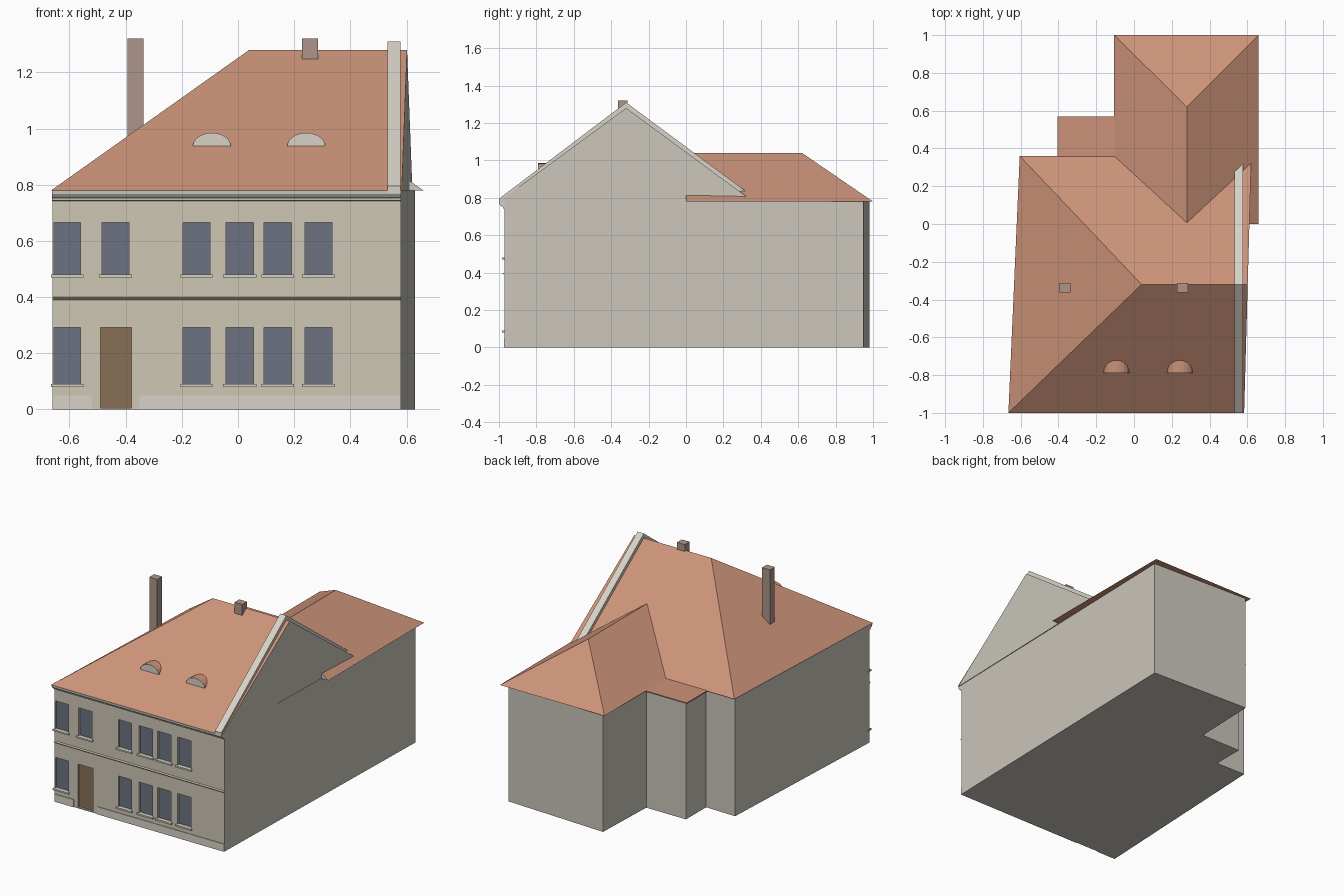
import bpy, math
from mathutils import Vector

if "Cube" in bpy.data.objects:
    bpy.data.objects.remove(bpy.data.objects["Cube"])


def mat(name, rgb):
    m = bpy.data.materials.new(name)
    m.diffuse_color = (*rgb, 1)
    m.use_nodes = True
    m.node_tree.nodes["Principled BSDF"].inputs["Base Color"].default_value = m.diffuse_color
    return m


TILE = mat("roof_tile", (0.60, 0.29, 0.19))
CREAM = mat("cream_render", (0.62, 0.57, 0.46))
GREY = mat("grey_render", (0.60, 0.57, 0.51))
TRIM = mat("stone_trim", (0.68, 0.65, 0.57))
GLASS = mat("window_glass", (0.15, 0.17, 0.22))
WOOD = mat("door_wood", (0.25, 0.16, 0.09))
BRICK = mat("chimney_brick", (0.42, 0.30, 0.25))


def mesh(name, verts, faces, *mats):
    me = bpy.data.meshes.new(name)
    me.from_pydata([Vector(v) for v in verts], [], faces)
    for m in mats:
        me.materials.append(m)
    ob = bpy.data.objects.new(name, me)
    bpy.context.collection.objects.link(ob)
    return ob


def prism(name, a, b, *mats):
    """Solid between two matching outlines."""
    n = len(a)
    faces = [tuple(range(n))[::-1], tuple(range(n, 2 * n))]
    faces += [(i, (i + 1) % n, n + (i + 1) % n, n + i) for i in range(n)]
    ob = mesh(name, a + b, faces, *mats)
    bpy.context.view_layer.objects.active = ob
    bpy.ops.object.mode_set(mode='EDIT')
    bpy.ops.mesh.select_all(action='SELECT')
    bpy.ops.mesh.normals_make_consistent(inside=False)
    bpy.ops.object.mode_set(mode='OBJECT')
    return ob


def box(name, x0, x1, y0, y1, z0, z1, *mats):
    o = [(x0, y0), (x1, y0), (x1, y1), (x0, y1)]
    return prism(name, [(x, y, z0) for x, y in o], [(x, y, z1) for x, y in o], *mats)


def along_x(name, profile, x0, x1, *mats):
    return prism(name, [(x0, y, z) for y, z in profile], [(x1, y, z) for y, z in profile], *mats)


# Walls on a stepped footprint
plan = [(-.66, -.97), (.58, -.97), (.63, .95), (-.08, .98),
        (-.095, .55), (-.385, .55), (-.385, .34), (-.60, .345)]
walls = prism("walls", [(x, y, 0) for x, y in plan], [(x, y, .78) for x, y in plan], GREY, CREAM)

# Window and door openings, panes and sills
columns = [(-.655, -.56), (-.485, -.388), (-.195, -.10), (-.043, .055), (.093, .19), (.238, .335)]
openings = []
for i, (x0, x1) in enumerate(columns):
    for floor, (z0, z1) in enumerate([(.09, .292), (.48, .665)]):
        if i == 1 and floor == 0:
            openings.append(("door", -.49, -.38, .005, .292, WOOD))
        else:
            openings.append((f"window_{floor}_{i}", x0, x1, z0, z1, GLASS))
            box(f"sill_{floor}_{i}", x0 - .01, x1 + .01, -.985, -.957, z0 - .01, z0, TRIM)

for name, x0, x1, z0, z1, m in openings:
    cutter = box("opening_cutter", x0, x1, -1.05, -.955, z0, z1, GREY)
    mod = walls.modifiers.new("opening", 'BOOLEAN')
    mod.operation, mod.solver, mod.object = 'DIFFERENCE', 'EXACT', cutter
    bpy.context.view_layer.objects.active = walls
    bpy.ops.object.modifier_apply(modifier=mod.name)
    bpy.data.objects.remove(cutter)
    box(name, x0, x1, -.957, -.945, z0, z1, m)

# Cream render on the street front only
for p in walls.data.polygons:
    p.material_index = 1 if p.center.y < -.95 and p.normal.x < .9 and abs(p.normal.z) < .9 else 0

# Plinth, string course and cornice
for i, (x0, x1) in enumerate([(-.66, -.52), (-.35, .58)]):
    box(f"plinth_{i}", x0, x1, -.974, -.965, 0, .05, TRIM)
along_x("string_course", [(-.965, .387), (-.975, .39), (-.982, .397), (-.965, .402)], -.66, .58, CREAM)
along_x("cornice", [(-.965, .742), (-.978, .744), (-.98, .752), (-.99, .757),
                    (-.997, .766), (-.999, .779), (-.965, .779)], -.662, .58, TRIM)

# Main roof: hip on the left, gable on the right
main = mesh("main_roof",
            [(-.665, -1, .78), (.583, -1, .78), (.621, .36, .78), (-.605, .36, .78),
             (.04, -.32, 1.28), (.602, -.32, 1.28)],
            [(0, 1, 5, 4), (2, 3, 4, 5), (3, 0, 4), (1, 2, 5), (3, 2, 1, 0)], TILE, GREY)
main.data.polygons[3].material_index = 1
main.data.polygons[4].material_index = 1

# Rear wing roof: hip at the back, runs into the main roof
wing = mesh("wing_roof",
            [(-.105, 0, .78), (.66, 0, .78), (.66, 1, .78), (-.105, 1, .78),
             (.28, .005, 1.04), (.28, .62, 1.04)],
            [(1, 2, 5, 4), (3, 0, 4, 5), (2, 3, 5), (0, 1, 4), (3, 2, 1, 0)], TILE, GREY)
wing.data.polygons[3].material_index = 1

# Flat roof over the corner annex
box("annex_roof", -.405, -.09, .33, .57, .775, .782, TILE)

# Gable parapet
along_x("parapet_front", [(-1, .77), (-1, .795), (-.32, 1.31), (-.32, 1.26)], .532, .578, TRIM)
along_x("parapet_back", [(-.32, 1.26), (-.32, 1.31), (.32, .835), (.32, .785)], .532, .578, TRIM)

# Eyebrow dormers
for i, cx in enumerate([-.093, .243]):
    arc = [(cx + .068 * math.cos(math.pi * k / 10), .937 + .048 * math.sin(math.pi * k / 10))
           for k in range(11)]
    d = prism(f"eyebrow_dormer_{i}", [(x, -.79, z) for x, z in arc],
              [(x, -.70, z) for x, z in arc], TILE, TRIM)
    for p in d.data.polygons:
        p.material_index = 1 if p.normal.y < -.9 else 0

# Chimneys
box("chimney_left", -.394, -.336, -.363, -.313, .94, 1.32, BRICK)
box("chimney_right", .228, .285, -.363, -.313, 1.2, 1.32, BRICK)
